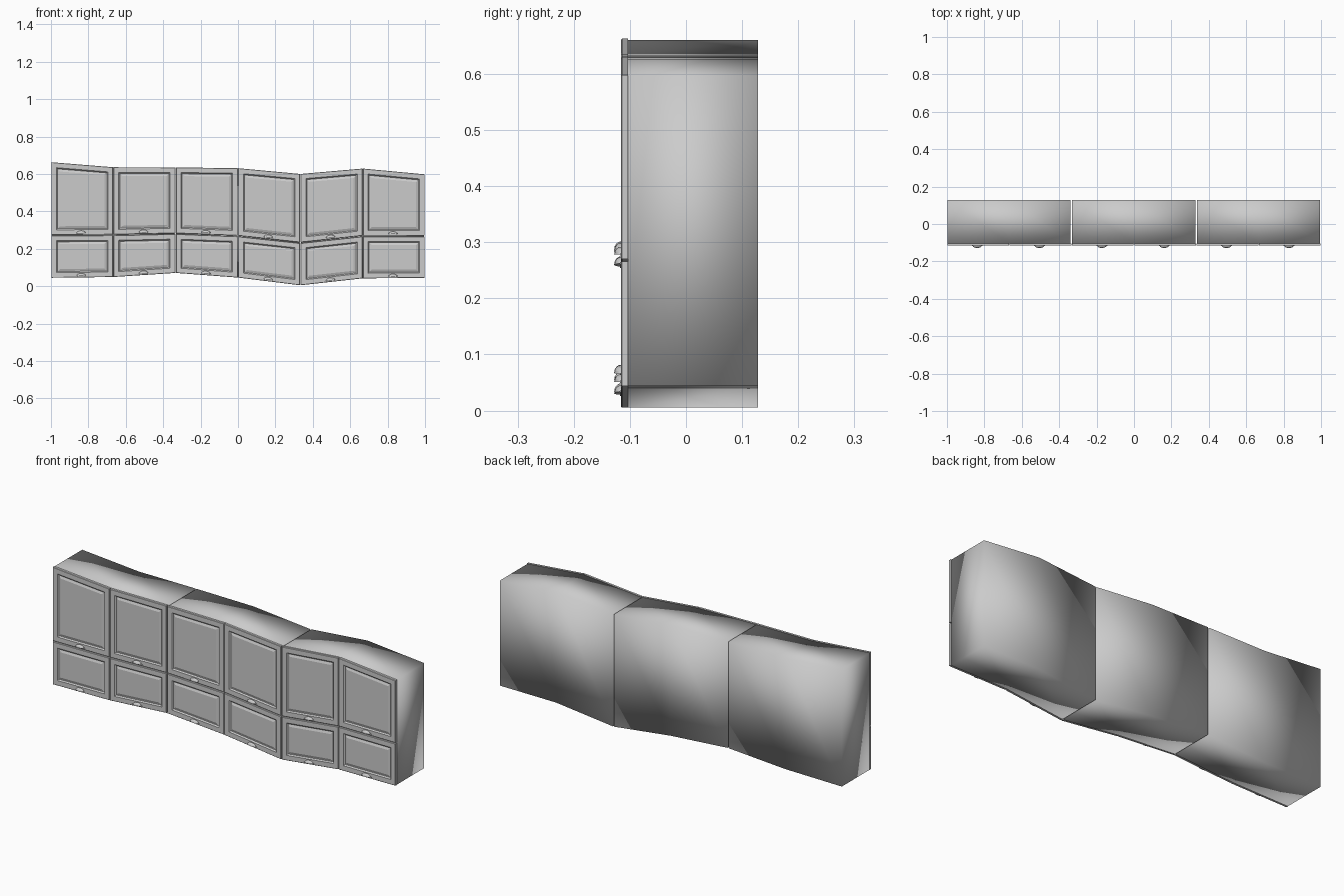
import bpy, bmesh, math
from mathutils import Vector

cube = bpy.data.objects.get("Cube")
if cube:
    bpy.data.objects.remove(cube, do_unlink=True)

grey = bpy.data.materials.new("light grey")
grey.use_nodes = True
grey.diffuse_color = (0.6, 0.6, 0.6, 1)
grey.node_tree.nodes["Principled BSDF"].inputs["Base Color"].default_value = (0.6, 0.6, 0.6, 1)

# Heights of the wavy rails at each of the seven uprights
TOP = [0.665, 0.638, 0.637, 0.633, 0.602, 0.631, 0.600]
MID = [0.272, 0.274, 0.281, 0.268, 0.232, 0.268, 0.268]
LOW = [0.043, 0.047, 0.069, 0.044, 0.003, 0.040, 0.042]
XS = [-1 + i / 3 for i in range(7)]
FRONT, FACE, BACK = -0.103, -0.116, 0.128


def rail(heights, x):
    i = min(5, max(0, int((x + 1) * 3)))
    t = (x - XS[i]) * 3
    return heights[i] * (1 - t) + heights[i + 1] * t


def finish(bm, name, smooth=False):
    bmesh.ops.recalc_face_normals(bm, faces=bm.faces)
    mesh = bpy.data.meshes.new(name)
    bm.to_mesh(mesh)
    bm.free()
    mesh.materials.append(grey)
    for p in mesh.polygons:
        p.use_smooth = smooth
    obj = bpy.data.objects.new(name, mesh)
    bpy.context.collection.objects.link(obj)
    return obj


def cabinet_body(n):
    # Softly shaded carcass, two bays wide
    bm = bmesh.new()
    left = XS[2 * n]
    rings = []
    for x in (left + 0.003, left + 1 / 3, left + 2 / 3 - 0.005):
        lo, hi = rail(LOW, x) + 0.002, rail(TOP, x) - 0.004
        rings.append([bm.verts.new((x, y, z)) for y, z in
                      ((FRONT, lo), (BACK, lo), (BACK, hi), (FRONT, hi))])
    for a, b in zip(rings, rings[1:]):
        for k in range(4):
            j = (k + 1) % 4
            bm.faces.new((a[k], a[j], b[j], b[k]))
    bm.faces.new(rings[0])
    bm.faces.new(rings[-1])
    finish(bm, f"cabinet_body_{n + 1}", True)


def door(name, i, low, high):
    # Sheared panel built from nested loops: back, face, bevel and recess
    bm = bmesh.new()
    x0, x1 = XS[i], XS[i + 1]

    def loop(inset, y):
        a, b = x0 + inset, x1 - inset
        return [bm.verts.new((x, y, rail(r, x) + s * inset)) for x, r, s in
                ((a, low, 1), (b, low, 1), (b, high, -1), (a, high, -1))]

    loops = [loop(*p) for p in ((0.002, FRONT), (0.002, FACE + 0.002), (0.004, FACE),
                                (0.029, FACE), (0.035, FACE + 0.006), (0.038, FACE + 0.006),
                                (0.048, FACE + 0.002))]
    for a, b in zip(loops, loops[1:]):
        for k in range(4):
            j = (k + 1) % 4
            bm.faces.new((a[k], a[j], b[j], b[k]))
    bm.faces.new(loops[0])
    bm.faces.new(loops[-1])
    finish(bm, name)


def handle(name, i, low):
    # Cup pull: upper half of a flattened dome with a back plate lip
    x = (XS[i] + XS[i + 1]) / 2 - 0.005
    z = rail(low, x) + 0.010
    slope = math.atan2(low[i + 1] - low[i], 1 / 3)
    bm = bmesh.new()
    bmesh.ops.create_uvsphere(bm, u_segments=16, v_segments=8, radius=1)
    for co, no in (((0, 0, 0), (0, 0, -1)), ((0, 0, 0), (0, 1, 0))):
        cut = bmesh.ops.bisect_plane(bm, geom=bm.verts[:] + bm.edges[:] + bm.faces[:],
                                     plane_co=co, plane_no=no, clear_outer=True)
        rim = [e for e in cut["geom_cut"] if isinstance(e, bmesh.types.BMEdge)]
        bmesh.ops.edgeloop_fill(bm, edges=rim)
    bmesh.ops.scale(bm, verts=bm.verts, vec=(0.025, 0.012, 0.014))
    lip = bmesh.ops.create_cube(bm, size=1)["verts"]
    bmesh.ops.scale(bm, verts=lip, vec=(0.058, 0.004, 0.004))
    obj = finish(bm, name)
    obj.location = (x, FACE, z)
    obj.rotation_euler = (0, -slope, 0)


for n in range(3):
    cabinet_body(n)
for i in range(6):
    door(f"upper_door_{i + 1}", i, MID, TOP)
    door(f"lower_door_{i + 1}", i, LOW, MID)
    handle(f"upper_handle_{i + 1}", i, MID)
    handle(f"lower_handle_{i + 1}", i, LOW)
